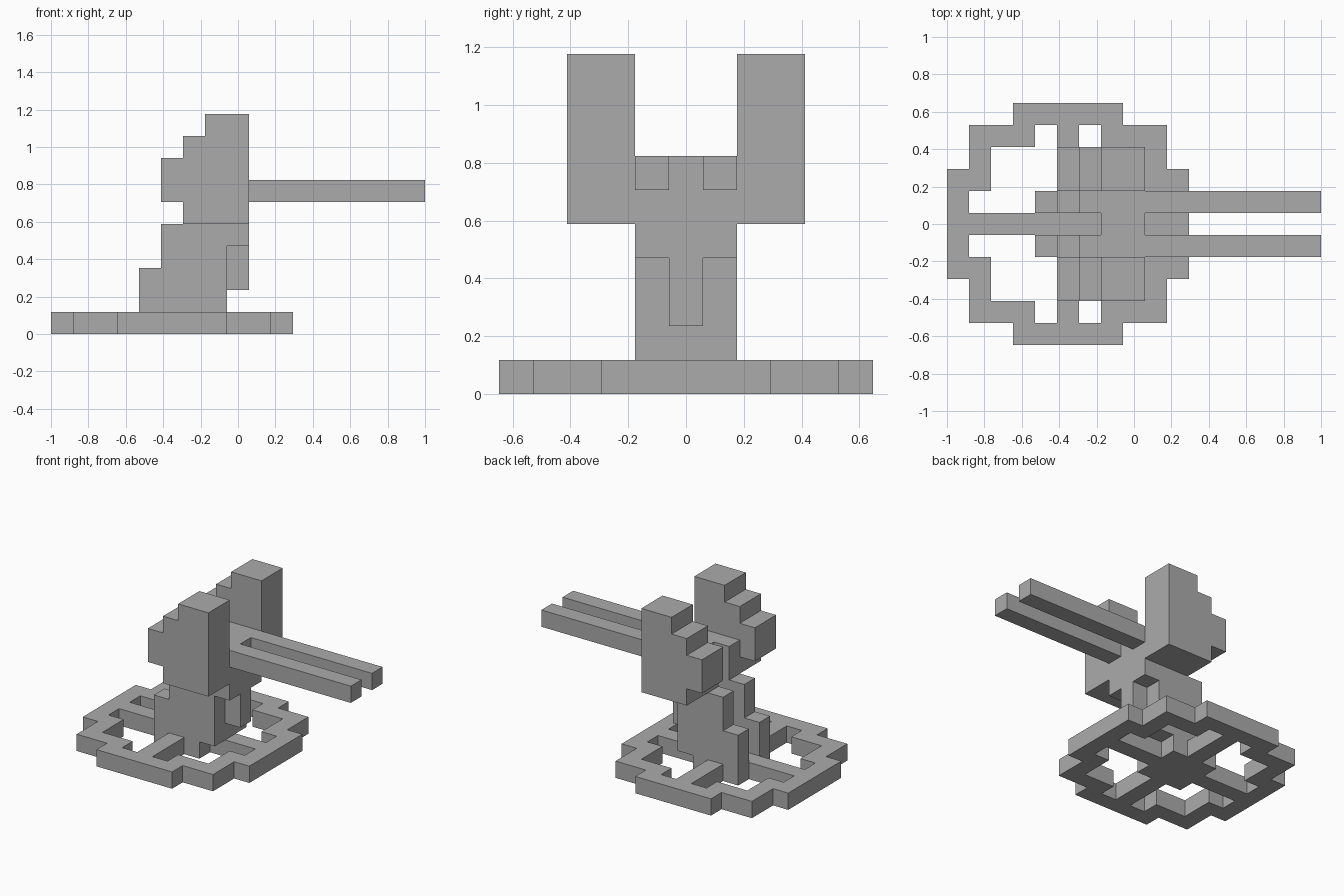
import bpy
import bmesh

cube = bpy.data.objects.get("Cube")
if cube:
    bpy.data.objects.remove(cube, do_unlink=True)

U = 2 / 17                      # one block
ORIGIN_X, ORIGIN_Y = -1.0, -5.5 * U

grey = bpy.data.materials.new("plain_grey")
grey.use_nodes = True
COLOUR = (0.41, 0.41, 0.41, 1)
grey.diffuse_color = COLOUR
grey.node_tree.nodes["Principled BSDF"].inputs["Base Color"].default_value = COLOUR


def point(i, j, k):
    """Block coordinates to world coordinates."""
    return (ORIGIN_X + i * U, ORIGIN_Y + j * U, k * U)


def finish(bm, name):
    bmesh.ops.recalc_face_normals(bm, faces=bm.faces)
    mesh = bpy.data.meshes.new(name)
    bm.to_mesh(mesh)
    bm.free()
    mesh.materials.append(grey)
    obj = bpy.data.objects.new(name, mesh)
    bpy.context.collection.objects.link(obj)
    return obj


def extrude(bm, faces, vector):
    result = bmesh.ops.extrude_face_region(bm, geom=faces, use_keep_orig=True)
    verts = [g for g in result["geom"] if isinstance(g, bmesh.types.BMVert)]
    bmesh.ops.translate(bm, verts=verts, vec=vector)


def slab(name, profile, j0, j1):
    """Side profile in block units, extruded from j0 to j1."""
    bm = bmesh.new()
    face = bm.faces.new([bm.verts.new(point(i, j0, k)) for i, k in profile])
    extrude(bm, [face], (0, (j1 - j0) * U, 0))
    return finish(bm, name)


def box(i0, i1, k0, k1):
    return [(i0, k0), (i1, k0), (i1, k1), (i0, k1)]


def pair(name, profile, j0, j1):
    """The same slab on both sides of the centre plane."""
    slab("right_" + name, profile, j0, j1)
    slab("left_" + name, profile, 11 - j1, 11 - j0)


# Base: spoked ring with a square hub, half plan mirrored front to back
half = ["...#####...",
        ".###.#.###.",
        ".#...#...#.",
        "##...#...##",
        "#...###...#"]
plan = half + ["#" * 11] + half[::-1]
bm = bmesh.new()
for j, row in enumerate(plan):
    for i, cell in enumerate(row):
        if cell == "#":
            corners = [(i, j), (i + 1, j), (i + 1, j + 1), (i, j + 1)]
            bm.faces.new([bm.verts.new(point(a, b, 0)) for a, b in corners])
bmesh.ops.remove_doubles(bm, verts=bm.verts, dist=0.001)
extrude(bm, bm.faces[:], (0, 0, U))
finish(bm, "spoked_base")

# Stepped body walls, with an open groove between them
wall = [(4, 1), (8, 1), (8, 4), (9, 4), (9, 7), (6, 7),
        (6, 5), (5, 5), (5, 3), (4, 3)]
pair("body_wall", wall, 4, 5)

# Core joining the walls, and the knob below the overhang
slab("body_core", [(7, 1), (8, 1), (8, 4), (9, 4), (9, 7), (7, 7)], 5, 6)
slab("front_knob", box(8, 9, 2, 4), 5, 6)

# Tall stepped side blocks
side = [(6, 5), (9, 5), (9, 10), (7, 10), (7, 9), (6, 9),
        (6, 8), (5, 8), (5, 6), (6, 6)]
pair("side_block", side, 2, 4)

# Long twin prongs
pair("prong", box(9, 17, 6, 7), 4, 5)
